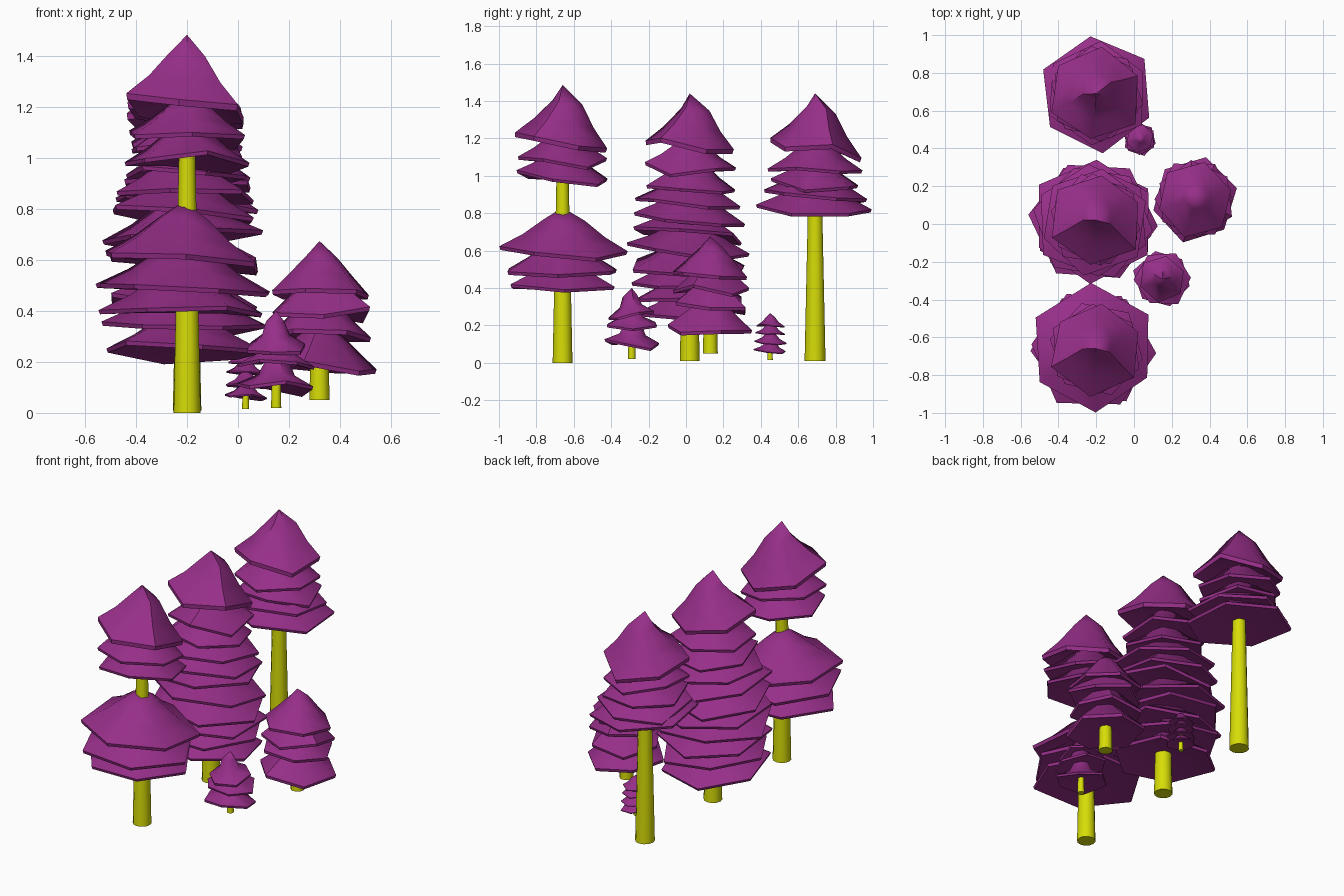
import bpy, bmesh, math, random
from mathutils import Matrix, Vector

if "Cube" in bpy.data.objects:
    bpy.data.objects.remove(bpy.data.objects["Cube"])

random.seed(4)


def material(name, rgb):
    m = bpy.data.materials.new(name)
    m.diffuse_color = (*rgb, 1)
    m.use_nodes = True
    m.node_tree.nodes["Principled BSDF"].inputs["Base Color"].default_value = m.diffuse_color
    return m


LEAF = material("purple_foliage", (0.31, 0.028, 0.25))
BARK = material("yellow_bark", (0.68, 0.72, 0.002))


def finish(name, bm, mat, angle):
    bmesh.ops.recalc_face_normals(bm, faces=bm.faces)
    me = bpy.data.meshes.new(name)
    bm.to_mesh(me)
    bm.free()
    me.materials.append(mat)
    ob = bpy.data.objects.new(name, me)
    bpy.context.collection.objects.link(ob)
    bpy.ops.object.select_all(action='DESELECT')
    ob.select_set(True)
    bpy.context.view_layer.objects.active = ob
    bpy.ops.object.shade_smooth_by_angle(angle=math.radians(angle))


def tier(bm, x, y, edge, height, r, spin, rx, ry, flare):
    # tilted six-sided skirt: apex, flaring rings, thin lip, hollow underside
    n = 6
    rings = [(0.32, 0.70), (0.68 - flare, 0.32), (1.0, 0.0), (0.98, -0.09)]
    jit = [(random.uniform(0.95, 1.05), random.uniform(-0.13, 0.13)) for _ in range(n)]
    m = (Matrix.Translation((x, y, edge))
         @ Matrix.Rotation(math.radians(rx), 4, 'X')
         @ Matrix.Rotation(math.radians(ry), 4, 'Y'))
    # the apex stays over the trunk
    top = bm.verts.new((x, y, edge + height))
    under = bm.verts.new(m @ Vector((0, 0, 0.15 * height)))
    loops = []
    for f, h in rings:
        loop = []
        for i in range(n):
            a = math.radians(spin) + math.tau * i / n
            k, dz = jit[i]
            w = f * r * k
            loop.append(bm.verts.new(m @ Vector((w * math.cos(a), w * math.sin(a),
                                                 (h + dz * f) * height))))
        loops.append(loop)
    for i in range(n):
        j = (i + 1) % n
        bm.faces.new((top, loops[0][i], loops[0][j]))
        bm.faces.new((under, loops[-1][j], loops[-1][i]))
        for p, q in zip(loops, loops[1:]):
            bm.faces.new((p[i], q[i], q[j], p[j]))


def tree(name, x, y, base, trunk_top, r0, r1, tiers, flare=0.0, dx=0.0):
    bm = bmesh.new()
    bmesh.ops.create_cone(bm, cap_ends=True, segments=12, radius1=r0, radius2=r1,
                          depth=trunk_top - base,
                          matrix=Matrix.Translation((x, y, (base + trunk_top) / 2)))
    finish(name + "_trunk", bm, BARK, 40)
    bm = bmesh.new()
    for i, t in enumerate(tiers):
        # wide lower tiers sit slightly left of the trunk
        tier(bm, x + (dx if i > 2 else 0), y, *t, flare)
    finish(name + "_foliage", bm, LEAF, 48)


# tiers: rim height, cone height, radius, spin, tilt about x, tilt about y
def crown(dz):
    return [(1.21 + dz, 0.275, 0.25, 23, -9, 2),
            (1.085 + dz, 0.18, 0.245, 35, -3, 4),
            (0.995 + dz, 0.17, 0.25, 48, -5, 2)]


tree("front_tall_tree", -0.2, -0.66, 0.0, 1.22, 0.053, 0.028, crown(0) + [
    (0.61, 0.22, 0.335, 92, -3, 3),
    (0.50, 0.20, 0.33, 56, -2, 3),
    (0.41, 0.18, 0.32, 62, -2, 2)], 0.04, -0.015)

tree("middle_tall_tree", -0.2, 0.02, 0.01, 1.2, 0.053, 0.028, crown(-0.045) + [
    (0.86, 0.18, 0.29, 20, -5, 0),
    (0.78, 0.18, 0.315, 35, -7, 3),
    (0.69, 0.18, 0.31, 50, -5, -2),
    (0.60, 0.18, 0.33, 27, -6, 2),
    (0.51, 0.18, 0.33, 55, -3, 3),
    (0.43, 0.18, 0.32, 30, -4, 2),
    (0.345, 0.18, 0.31, 60, -2, 2),
    (0.25, 0.18, 0.31, 45, -5, 2)], 0.04, -0.015)

tree("back_tall_tree", -0.2, 0.69, 0.01, 1.2, 0.056, 0.03, crown(-0.045) + [
    (0.89, 0.18, 0.28, 25, -5, 0),
    (0.82, 0.18, 0.31, 36, -4, 3)], 0.04)

tree("medium_tree", 0.32, 0.13, 0.05, 0.5, 0.04, 0.028, [
    (0.485, 0.19, 0.20, 75, -5, 3),
    (0.395, 0.18, 0.21, 35, -4, 0),
    (0.295, 0.19, 0.21, 60, -3, 2),
    (0.175, 0.20, 0.228, 15, -4, 3)])

tree("small_tree", 0.15, -0.29, 0.02, 0.3, 0.02, 0.014, [
    (0.26, 0.14, 0.125, 80, 5, -3),
    (0.195, 0.13, 0.15, 62, 2, 3),
    (0.10, 0.14, 0.155, 45, -5, 4)], 0.2)

tree("tiny_tree", 0.03, 0.45, 0.015, 0.2, 0.014, 0.009, [
    (0.202, 0.063, 0.075, 20, -2, 4),
    (0.155, 0.06, 0.08, 40, -4, 2),
    (0.110, 0.06, 0.086, 30, -3, 3),
    (0.062, 0.06, 0.09, 45, -5, 4)], 0.1)
